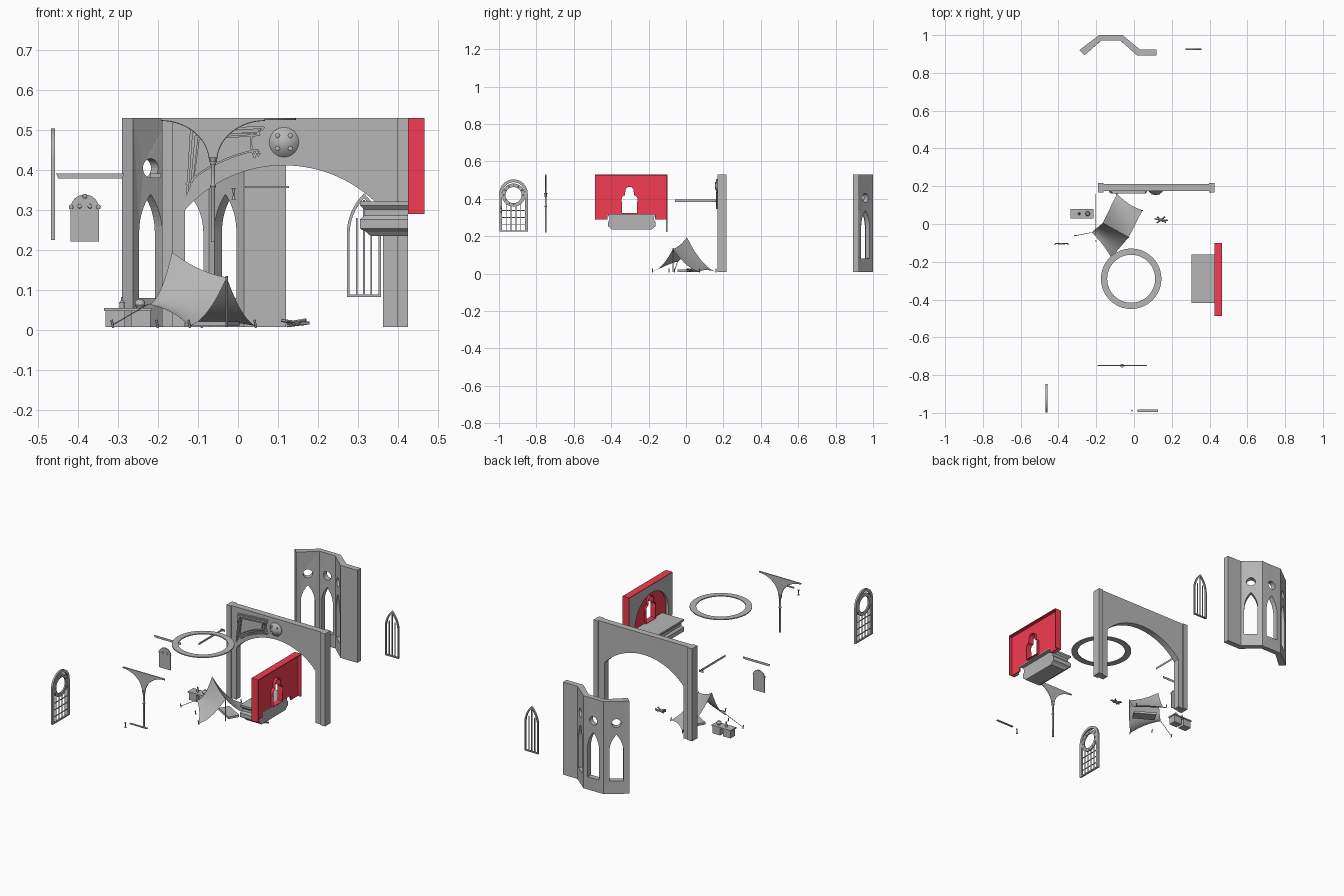
import bpy, bmesh, math, random
from mathutils import Vector, Matrix

if "Cube" in bpy.data.objects:
    bpy.data.objects.remove(bpy.data.objects["Cube"])

random.seed(3)
X, Y, Z = Vector((1, 0, 0)), Vector((0, 1, 0)), Vector((0, 0, 1))
RED, GREY = bpy.data.materials.new("red"), bpy.data.materials.new("grey")
RED.diffuse_color = (0.9, 0.045, 0.085, 1)
GREY.diffuse_color = (0.47, 0.47, 0.47, 1)

def finish(name, bm, mat=GREY, smooth=False):
    bmesh.ops.recalc_face_normals(bm, faces=bm.faces)
    for f in bm.faces:
        f.smooth = smooth
    me = bpy.data.meshes.new(name)
    bm.to_mesh(me)
    bm.free()
    if smooth:
        me.set_sharp_from_angle(angle=math.radians(35))
    me.materials.append(mat)
    ob = bpy.data.objects.new(name, me)
    bpy.context.collection.objects.link(ob)
    return ob

def plate(name, loops, o, u=X, v=Z, depth=0.01, mat=GREY):
    """Flat outline with holes, thickened both ways about the point o."""
    cu = bpy.data.curves.new("outline", 'CURVE')
    cu.dimensions, cu.fill_mode, cu.extrude = '2D', 'BOTH', depth / 2
    for loop in loops:
        s = cu.splines.new('POLY')
        s.points.add(len(loop) - 1)
        for p, c in zip(s.points, loop):
            p.co = (c[0], c[1], 0, 1)
        s.use_cyclic_u = True
    tmp = bpy.data.objects.new("outline", cu)
    bpy.context.collection.objects.link(tmp)
    me = bpy.data.meshes.new_from_object(tmp.evaluated_get(bpy.context.evaluated_depsgraph_get()))
    bm = bmesh.new()
    bm.from_mesh(me)
    bpy.data.objects.remove(tmp)
    bpy.data.meshes.remove(me)
    bmesh.ops.remove_doubles(bm, verts=bm.verts, dist=1e-5)
    M = Matrix((u, v, u.cross(v))).transposed().to_4x4()
    M.translation = Vector(o)
    bm.transform(M)
    return finish(name, bm, mat)

def loft(name, rings, smooth=False):
    """Closed skin through a list of equal rings of points."""
    bm = bmesh.new()
    rings = [[bm.verts.new(p) for p in r] for r in rings]
    n = len(rings[0])
    for a, b in zip(rings, rings[1:]):
        for k in range(n):
            bm.faces.new((a[k], a[(k + 1) % n], b[(k + 1) % n], b[k]))
    bm.faces.new(rings[0])
    bm.faces.new(rings[-1])
    return finish(name, bm, GREY, smooth)

def box(name, x0, x1, y0, y1, z0, z1, mat=GREY):
    ob = loft(name, [[(x, y, z) for x, y in rect(x0, x1, y0, y1)] for z in (z0, z1)])
    ob.data.materials[0] = mat

def lathe(name, prof, loc, axis=Z, n=24):
    q = Z.rotation_difference(Vector(axis))
    return loft(name, [[Vector(loc) + q @ Vector((*p, h)) for p in circle(0, 0, r, n)] for r, h in prof], True)

def rod(name, p, q, r, n=8):
    d = Vector(q) - Vector(p)
    return lathe(name, [(r, 0), (r, d.length)], p, d.normalized(), n)

def rect(a, b, c, d):
    return [(a, c), (b, c), (b, d), (a, d)]

def arc(cx, cy, r, a0, a1, n=16):
    t = [math.radians(a0 + (a1 - a0) * i / n) for i in range(n + 1)]
    return [(cx + r * math.cos(a), cy + r * math.sin(a)) for a in t]

def circle(cx, cy, r, n=24):
    return arc(cx, cy, r, 0, 360, n)[:-1]

def round_arch(cx, a, z0, zs):
    return [(cx - a, z0), (cx + a, z0)] + arc(cx, zs, a, 0, 180, 24)

def lancet(cx, a, z0, zs, h):
    R = (a * a + h * h) / (2 * a)
    right = arc(cx + a - R, zs, R, 0, math.degrees(math.atan2(h, R - a)), 8)
    return [(cx - a, z0), (cx + a, z0)] + right + [(2 * cx - x, z) for x, z in right[-2::-1]]

def inset(loop, d):
    """Move every corner of a counter-clockwise loop inward by d."""
    out, P = [], [Vector(p) for p in loop]
    for a, b, c in zip(P[-1:] + P[:-1], P, P[1:] + P[:1]):
        n0, n1 = [Vector((-e.y, e.x)).normalized() for e in (b - a, c - b)]
        out.append(tuple(b + (n0 + n1) * d / max(1 + n0.dot(n1), 0.4)))
    return out

# Wide arch wall with end piers
half = math.degrees(math.asin(0.2475 / 0.33))
plate("arch_wall", [[(0.42, 0.53), (0.42, 0.008), (0.3625, 0.008)] + arc(0.115, 0.082, 0.33, 90 - half, 90 + half, 32) +
                    [(-0.1325, 0.008), (-0.185, 0.008), (-0.185, 0.53)]], (0, 0.193, 0), depth=0.036)
for c in (-0.1765, 0.4115):
    box("arch_end_pier", c - 0.014, c + 0.014, 0.168, 0.217, 0.008, 0.53)

# Spandrel mouldings and round boss
span = (arc(0.115, 0.082, 0.352, 134, 98, 12) + arc(0.115, 0.47, 0.06, 218, 142, 8) + [(0.062, 0.511), (-0.12, 0.5)])
for d0, d1, y in ((0, 0.006, 0.168), (0.006, 0.014, 0.161), (0.02, 0.025, 0.168)):
    plate("spandrel_moulding", [inset(span, d0), inset(span, d1)], (0, (y + 0.178) / 2, 0), depth=0.178 - y)
lathe("boss", [(0.037, 0), (0.037, 0.006), (0.031, 0.012), (0.02, 0.019), (0.008, 0.024)], (0.115, 0.178, 0.47), -Y, 32)
for x, z in arc(0.115, 0.47, 0.023, 45, 315, 3):
    lathe("boss_stud", [(0.006, 0), (0.006, 0.004), (0.003, 0.006)], (x, 0.162, z), -Y, 12)

# Faceted apse wall: mitred panels with pointed windows and round lights
outer = [(-0.29, 0.92), (-0.185, 1.0), (-0.06, 1.0), (0.03, 0.925), (0.12, 0.925)]
inner = [(-0.262, 0.893), (-0.173, 0.972), (-0.073, 0.972), (0.015, 0.893), (0.12, 0.893)]
for i in range(4):
    pts = [Vector((*p, 0)) for p in (outer[i], outer[i + 1], inner[i], inner[i + 1])]
    mid, u = sum(pts, Vector()) / 4, (pts[1] - pts[0]).normalized()
    holes = [lancet(0, 0.036, 0.08, 0.245, 0.095), circle(0, 0.405, 0.024)] if i < 3 else []
    panel = plate("apse_panel", [rect(-0.05, 0.05, 0.008, 0.53)] + holes, mid, u, Z, 0.03)
    for w in panel.data.vertices:
        along = (w.co - mid).dot(u)
        if abs(along) > 0.0499:
            corner = (0 if (w.co - mid).dot(u.cross(Z)) < 0 else 2) + (along > 0)
            w.co.x, w.co.y = pts[corner].xy

# Red niche: open-backed shell, arched grey face, cusped window
cy = -0.302
plate("niche_face", [[(-0.483, 0.29), (cy - 0.15, 0.29)] + arc(cy, 0.335, 0.15, 180, 0, 32) +
                     [(cy + 0.15, 0.29), (-0.104, 0.29), (-0.104, 0.526), (-0.483, 0.526)]], (0.4325, 0, 0), Y, Z, 0.015)

def cusped(a, top, z0):
    side = [(a, z0), (a, 0.375)] + arc(a * 0.5, 0.385 + a * 0.3, a * 0.55, -10, 80, 5)
    side += arc(0, top - a * 0.55, a * 0.55, 0, 70, 5) + [(0.003, top)]
    return [(cy + x, z) for x, z in side] + [(cy - x, z) for x, z in side[::-1]]

plate("niche_back", [[(-0.487, 0.29), (-0.42, 0.29), (-0.42, 0.32), (-0.165, 0.32), (-0.165, 0.29), (-0.1, 0.29),
                      (-0.1, 0.53), (-0.487, 0.53)], cusped(0.041, 0.465, 0.324)], (0.444, 0, 0), Y, Z, 0.006, RED)
plate("niche_window_frame", [cusped(0.043, 0.467, 0.322), cusped(0.0405, 0.4645, 0.3245)], (0.446, 0, 0), Y, Z, 0.032, RED)
box("niche_floor", 0.425, 0.447, -0.42, -0.165, 0.316, 0.322)
box("niche_top", 0.425, 0.466, -0.487, -0.1, 0.526, 0.531, RED)
for y in (-0.487, -0.104):
    box("niche_side", 0.425, 0.466, y, y + 0.004, 0.29, 0.531, RED)

# Moulded ledge below the niche
steps = ((0.322, 0.305), (0.312, 0.305), (0.302, 0.316), (0.287, 0.316), (0.277, 0.305), (0.254, 0.305), (0.246, 0.32), (0.235, 0.332))
loft("ledge", [[(a, b, z) for a, b in rect(x, 0.425, -0.418 + (x - 0.305) * 0.8, -0.162 - (x - 0.305) * 0.8)] for z, x in steps])

# Overhead flat ring
plate("ceiling_ring", [circle(-0.015, -0.29, 0.16, 48), circle(-0.015, -0.29, 0.127, 48)], (0, 0, 0.528), X, Y, 0.005)

# Slender column with fan rib
fx, fy = -0.0625, -0.75
fan = [(fx - 0.13 + x * 0.123, 0.42 + z * 0.106) for x, z in arc(0, 0, 1, 90, 0, 14)]
web = [(fx - 0.13, 0.531)] + fan
plate("fan_web", [web + [(2 * fx - x, z) for x, z in web[::-1]]], (0, fy, 0), depth=0.006)
for s in (-1, 1):
    edge = [(fx + s * (x - fx), z) for x, z in fan]
    for a, b in zip(edge, edge[1:]):
        rod("fan_rib", (a[0], fy, a[1]), (b[0], fy, b[1]), 0.003)
lathe("fan_column", [(0.005, 0.22), (0.005, 0.355), (0.008, 0.36), (0.005, 0.365), (0.005, 0.41),
                     (0.008, 0.416), (0.006, 0.42), (0.01, 0.432)], (fx, fy, 0), Z, 12)

# Round-headed window with wheel light and grid
wy = -0.922
plate("round_window_frame", [round_arch(wy, 0.076, 0.225, 0.428), round_arch(wy, 0.061, 0.232, 0.428)], (-0.463, 0, 0), Y, Z, 0.01)
plate("wheel_light", [circle(wy, 0.42, 0.062), circle(wy, 0.42, 0.043)], (-0.463, 0, 0), Y, Z, 0.008)
for y, z in circle(wy, 0.42, 0.052, 12):
    lathe("wheel_bead", [(0.005, 0), (0.003, 0.004)], (-0.461, y, z), X, 8)
for k in (-1.5, -0.5, 0.5, 1.5):
    box("round_window_mullion", -0.465, -0.461, wy + k * 0.026 - 0.002, wy + k * 0.026 + 0.002, 0.228, 0.372)
for z in (0.262, 0.3, 0.338):
    box("round_window_bar", -0.465, -0.461, wy - 0.065, wy + 0.065, z - 0.002, z + 0.002)

# Lancet window frame with mullions
plate("lancet_frame", [lancet(0.315, 0.043, 0.083, 0.24, 0.102), lancet(0.315, 0.036, 0.089, 0.24, 0.09)], (0, 0.925, 0))
for x, top in ((0.297, 0.28), (0.315, 0.325), (0.333, 0.28)):
    box("lancet_mullion", x - 0.002, x + 0.002, 0.922, 0.928, 0.086, top)

# Tent cloth: two sagging slopes from a short ridge, with pole, cord and pegs
top = (Vector((-0.165, 0.005, 0.195)), Vector((-0.028, -0.07, 0.132)))
front = (Vector((-0.225, -0.045, 0.065)), Vector((-0.12, -0.178, 0.01)))
back = (Vector((-0.09, 0.16, 0.01)), Vector((0.045, 0.072, 0.01)))
N = 12
for name, foot in (("tent_front_slope", front), ("tent_back_slope", back)):
    bm = bmesh.new()
    bmesh.ops.create_grid(bm, x_segments=N, y_segments=N, size=0.5)
    for vert in bm.verts:
        u, w = vert.co.x + 0.5, vert.co.y + 0.5
        a, b = top[0].lerp(top[1], u), foot[0].lerp(foot[1], u)
        p = a.lerp(b, w) - (b - (top[0] + top[1]) / 2) * 0.25 * w * u * (1 - u)
        p.z -= 0.13 * w * (1 - w) * (a.z / 0.195) + 0.04 * u * (1 - u) * (1 - w)
        vert.co = (p.x, p.y, max(p.z, 0.01))
    finish(name, bm, GREY, True)
rod("tent_pole", (-0.028, -0.07, 0.008), (-0.028, -0.07, 0.136), 0.003)
rod("tent_cord", front[0], (-0.312, -0.062, 0.014), 0.0015)
for x, y in ((-0.312, -0.062), (-0.12, -0.178), (0.045, 0.072), (-0.09, 0.16), (-0.2, -0.09)):
    rod("tent_peg", (x, y, 0.006), (x - 0.004, y, 0.026), 0.003, 6)
plate("bedroll", [rect(-0.07, 0.05, -0.03, 0.03)], (-0.055, 0.005, 0.016), Vector((0.87, -0.5, 0)), Vector((0.5, 0.87, 0)), 0.012)

# Pair of small tables with vessels
box("table_top", -0.335, -0.215, 0.03, 0.08, 0.048, 0.055)
for x0 in (-0.331, -0.267):
    box("table_base", x0, x0 + 0.048, 0.034, 0.076, 0.008, 0.049)
lathe("bottle", [(0.006, 0), (0.007, 0.014), (0.003, 0.019), (0.003, 0.028)], (-0.29, 0.055, 0.055), Z, 12)
lathe("pot", [(0.008, 0), (0.013, 0.008), (0.012, 0.016), (0.007, 0.022)], (-0.245, 0.055, 0.055), Z, 12)

# Pile of firewood
for k in range(6):
    t = k * 1.05 + random.uniform(-0.3, 0.3)
    d = Vector((math.cos(t) * 0.036, math.sin(t) * 0.02, 0.002 + 0.005 * random.random()))
    c = Vector((0.143, 0.022, 0.014 + 0.0015 * k))
    rod("firewood", c - d * 0.6, c + d, 0.004, 6)

# Round-headed plaque with studs
plate("plaque", [round_arch(-0.383, 0.036, 0.222, 0.303)], (0, -0.103, 0), depth=0.006)
for x, z in ((-0.383, 0.335), (-0.396, 0.31), (-0.37, 0.31), (-0.417, 0.308), (-0.349, 0.308)):
    lathe("plaque_stud", [(0.006, 0), (0.005, 0.003), (0.003, 0.004)], (x, -0.105, z), -Y, 12)

# Thin rails and hanging pendant
plate("long_rail", [[(-0.455, 0.392), (-0.285, 0.392), (-0.289, 0.379), (-0.449, 0.379)]], (0, -0.1, 0), depth=0.001)
plate("cross_rail", [rect(-0.06, 0.16, 0.384, 0.396)], (-0.205, 0, 0), Y, Z, 0.001)
box("rail_bracket", -0.22, -0.192, 0.158, 0.16, 0.38, 0.392)
box("front_bar", 0.018, 0.127, -0.994, -0.983, 0.356, 0.36)
lathe("pendant", [(0.005, 0), (0.002, 0.012), (0.002, 0.018), (0.005, 0.03)], (-0.011, -0.988, 0.325), Z, 10)

for m in bpy.data.materials:
    if m.users and not m.is_grease_pencil:
        m.use_nodes = True
        m.node_tree.nodes["Principled BSDF"].inputs["Base Color"].default_value = m.diffuse_color
